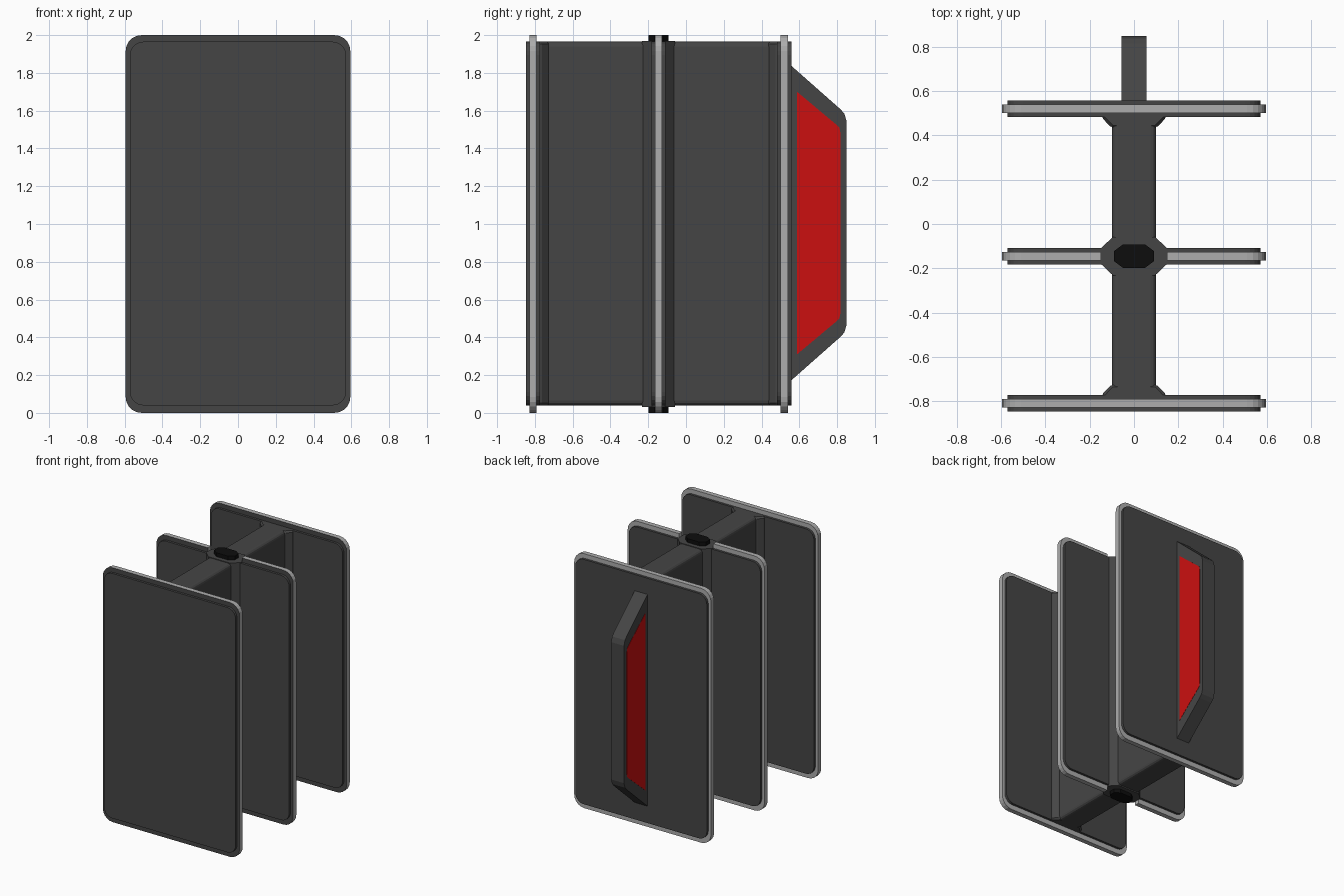
import bpy, bmesh
from math import cos, sin, pi
from mathutils import Vector

if "Cube" in bpy.data.objects:
    bpy.data.objects.remove(bpy.data.objects["Cube"])


def material(name, r, g, b):
    m = bpy.data.materials.new(name)
    m.diffuse_color = (r, g, b, 1)
    m.use_nodes = True
    m.node_tree.nodes["Principled BSDF"].inputs["Base Color"].default_value = m.diffuse_color
    return m


DARK = material("dark_grey", 0.06, 0.06, 0.06)
LIGHT = material("light_grey", 0.42, 0.42, 0.42)
BLACK = material("black", 0.004, 0.004, 0.004)
RED = material("red", 0.6, 0.005, 0.005)


def prism(name, pts, axis, a, b, mats, bevel=0, segments=1):
    """Extrude a 2D outline along an axis from a to b."""
    def place(p, t):
        v = list(p)
        v.insert("xyz".index(axis), t)
        return Vector(v)
    bm = bmesh.new()
    face = bm.faces.new([bm.verts.new(place(p, a)) for p in pts])
    res = bmesh.ops.extrude_face_region(bm, geom=[face])
    shift = place((0, 0), b - a)
    bmesh.ops.translate(bm, vec=shift, verts=[v for v in res["geom"] if isinstance(v, bmesh.types.BMVert)])
    bmesh.ops.recalc_face_normals(bm, faces=bm.faces)
    # front-facing trim is dark when a second material is given
    if len(mats) > 1:
        for f in bm.faces:
            f.material_index = 1 if f.normal.y < -0.9 else 0
    mesh = bpy.data.meshes.new(name)
    bm.to_mesh(mesh)
    bm.free()
    for m in mats:
        mesh.materials.append(m)
    ob = bpy.data.objects.new(name, mesh)
    bpy.context.collection.objects.link(ob)
    if bevel:
        mod = ob.modifiers.new("bevel", "BEVEL")
        mod.width, mod.segments = bevel, segments
    return ob


def rounded(x0, x1, z0, z1, r_left, r_right, n=5):
    """Rectangle outline with its own corner radius on each side."""
    out = []
    corners = [(x1, z0, -1, 1, r_right, -pi / 2), (x1, z1, -1, -1, r_right, 0),
               (x0, z1, 1, -1, r_left, pi / 2), (x0, z0, 1, 1, r_left, pi)]
    for x, z, dx, dz, r, start in corners:
        if r == 0:
            out.append((x, z))
            continue
        for i in range(n + 1):
            t = start + pi / 2 * i / n
            out.append((x + dx * r + r * cos(t), z + dz * r + r * sin(t)))
    return out


# Three upright panels: dark core with a light trim around the edge
MID = -0.145
LEVELS = {"front": -0.81, "middle": MID, "back": 0.52}
for label, y in LEVELS.items():
    prism(label + "_panel", rounded(-0.572, 0.572, 0.04, 1.965, 0.07, 0.07),
          "y", y - 0.0375, y + 0.0375, [DARK])
    if label == "middle":  # trim is interrupted by the hub
        spans = [(-0.595, -0.148, 0.085, 0), (0.148, 0.595, 0, 0.085)]
    else:
        spans = [(-0.595, 0.595, 0.085, 0.085)]
    for i, (x0, x1, rl, rr) in enumerate(spans):
        prism(f"{label}_trim_{i}", rounded(x0, x1, 0, 2, rl, rr),
              "y", y - 0.019, y + 0.019, [LIGHT, DARK])

# Spine walls joining the panels
for label, y0, y1 in [("front", -0.80, MID), ("back", MID, 0.51)]:
    prism(label + "_spine", [(-0.1, y0), (0.1, y0), (0.1, y1), (-0.1, y1)],
          "z", 0.04, 1.965, [DARK], 0.025, 3)


def flare(name, y, d):
    """Full-height angled foot where the spine meets a panel."""
    prism(name, [(-0.147, y), (0.147, y), (0.147, y + d * 0.038),
                 (0.1, y + d * 0.087), (-0.1, y + d * 0.087), (-0.147, y + d * 0.038)],
          "z", 0.04, 1.965, [DARK], 0.012)


flare("front_flare", LEVELS["front"], 1)
flare("back_flare", LEVELS["back"], -1)


def octagon(hx, hy, cx, cy):
    return [(sx * x, MID + sy * y) for sx, sy, order in
            [(1, 1, 0), (-1, 1, 1), (-1, -1, 0), (1, -1, 1)]
            for x, y in ([(hx, hy - cy), (hx - cx, hy)] if order == 0
                         else [(hx - cx, hy), (hx, hy - cy)])]


# Central hub column and its black end caps
prism("hub", octagon(0.15, 0.087, 0.055, 0.052), "z", 0.03, 1.97, [DARK])
prism("hub_cap_top", octagon(0.09, 0.053, 0.04, 0.03), "z", 1.95, 2.0, [BLACK])
prism("hub_cap_bottom", octagon(0.09, 0.053, 0.04, 0.03), "z", 0.0, 0.05, [BLACK])


def mirror_z(half):
    return half + [(y, 2.01 - z) for y, z in reversed(half)]


# Handle on the back with red side inlays
prism("handle", mirror_z([(0.54, 1.853), (0.815, 1.61), (0.838, 1.585), (0.85, 1.545)]),
      "x", -0.056, 0.056, [DARK])
prism("handle_inlay", mirror_z([(0.588, 1.70), (0.797, 1.525), (0.812, 1.51), (0.817, 1.485)]),
      "x", -0.0575, 0.0575, [RED])
